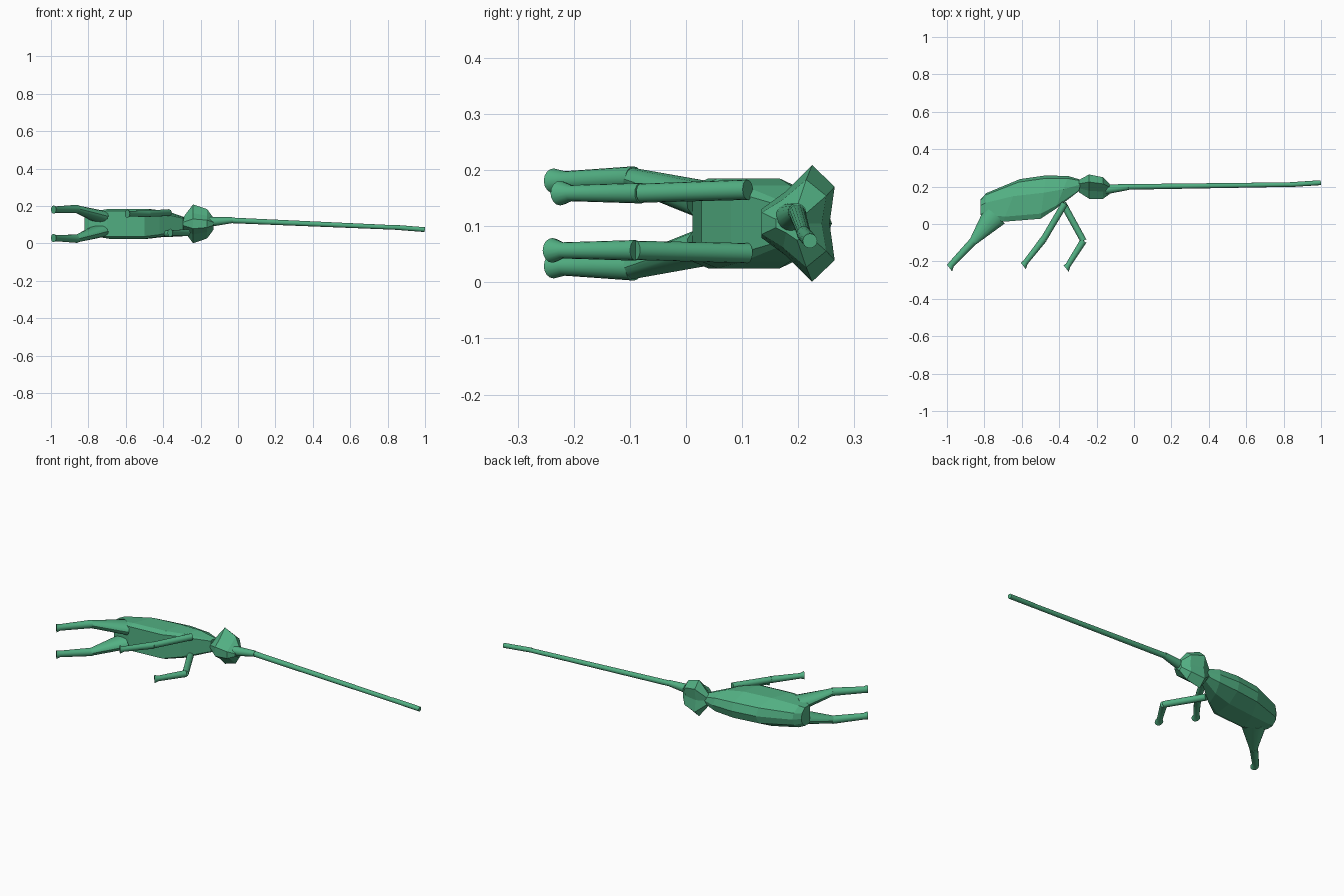
import bpy, bmesh, math
from mathutils import Vector

if "Cube" in bpy.data.objects:
    bpy.data.objects.remove(bpy.data.objects["Cube"])

MID = 0.105  # height of the creature's plane of symmetry
green = bpy.data.materials.new("leaf_green")
green.diffuse_color = (0.084, 0.43, 0.225, 1)
green.use_nodes = True
green.node_tree.nodes["Principled BSDF"].inputs["Base Color"].default_value = green.diffuse_color


def loft(name, rings, smooth=False):
    """Skin a list of equal-length rings and cap both ends."""
    bm = bmesh.new()
    vs = [[bm.verts.new(p) for p in r] for r in rings]
    n = len(vs[0])
    for a, b in zip(vs, vs[1:]):
        for i in range(n):
            j = (i + 1) % n
            bm.faces.new((a[i], a[j], b[j], b[i]))
    bm.faces.new(vs[0][::-1])
    bm.faces.new(vs[-1])
    bmesh.ops.recalc_face_normals(bm, faces=bm.faces)
    me = bpy.data.meshes.new(name)
    bm.to_mesh(me)
    bm.free()
    me.materials.append(green)
    ob = bpy.data.objects.new(name, me)
    bpy.context.collection.objects.link(ob)
    if smooth:
        bpy.ops.object.select_all(action='DESELECT')
        ob.select_set(True)
        bpy.context.view_layer.objects.active = ob
        bpy.ops.object.shade_smooth_by_angle(angle=math.radians(30))
    return ob


def section(bottom, top, half, template):
    """Cross-section from a belly point to a back point, mirrored in z."""
    pts = []
    for side, tpl in ((1, template), (-1, template[::-1])):
        for w, t in tpl:
            if side == -1 and w == 0:
                continue
            pts.append((bottom[0] + (top[0] - bottom[0]) * t,
                        bottom[1] + (top[1] - bottom[1]) * t,
                        MID + side * w * half))
    return pts


def circle(c, direction, r, flat=1.0, n=16):
    d = Vector(direction).normalized()
    side = d.cross(Vector((0, 0, 1))).normalized()
    up = side.cross(d)
    return [Vector(c) + side * (r * math.cos(2 * math.pi * i / n))
            + up * (r * flat * math.sin(2 * math.pi * i / n)) for i in range(n)]


def limb(name, a, b, ra, rb, flat=1.0):
    d = Vector(b) - Vector(a)
    return loft(name, [circle(a, d, ra, flat), circle(b, d, rb)], True)


def shin(name, knee, ankle, sole, r):
    """Lower leg with a flared foot."""
    d = Vector(ankle) - Vector(knee)
    loft(name, [circle(knee, d, r * 1.15), circle(ankle, d, r * 0.9),
                circle(sole, (-0.79, -0.61, 0), 0.022)], True)


# Body
body_tpl = [(0.85, 0), (1, 0.12), (1, 0.6), (0.55, 0.93), (0, 1)]
body = [((-0.822, 0.05), (-0.822, 0.13), 0.052),
        ((-0.80, 0.035), (-0.79, 0.165), 0.062),
        ((-0.70, 0.012), (-0.61, 0.24), 0.08),
        ((-0.50, 0.028), (-0.47, 0.26), 0.08),
        ((-0.42, 0.08), (-0.35, 0.256), 0.068),
        ((-0.295, 0.175), (-0.28, 0.235), 0.035)]
loft("body", [section(b, t, h, body_tpl) for b, t, h in body])

# Head with pointed side ridges
head_tpl = [(0.25, 0), (0.55, 0.33), (1, 0.69), (0.63, 1), (0, 0.93)]
head = [(-0.295, 0.17, 0.235, 0.032), (-0.24, 0.135, 0.265, 0.104),
        (-0.165, 0.135, 0.25, 0.078), (-0.13, 0.16, 0.215, 0.03)]
loft("head", [section((x, b), (x, t), h, head_tpl) for x, b, t, h in head])

# Long lance in three pieces
limb("lance_base", (-0.15, 0.185, 0.115), (-0.03, 0.198, 0.125), 0.026, 0.016)
limb("lance_shaft", (-0.05, 0.198, 0.124), (0.85, 0.211, 0.085), 0.015, 0.012)
limb("lance_tip", (0.83, 0.21, 0.087), (0.998, 0.221, 0.074), 0.013, 0.013)

# Hind legs, mirrored about the symmetry plane
for s, side in ((1, "upper"), (-1, "lower")):
    z = lambda w: MID + s * w
    knee = (-0.865, -0.1, z(0.08))
    limb(f"hind_thigh_{side}", (-0.745, 0.045, z(0.04)), knee, 0.068, 0.02, 0.5)
    shin(f"hind_shin_{side}", (-0.86, -0.093, z(0.08)),
         (-0.976, -0.216, z(0.076)), (-0.986, -0.236, z(0.076)), 0.019)

# Fore legs, one swung back and one bent forward
for side, z0, z1, hip, knee, ankle, sole in (
        ("upper", 0.165, 0.159, (-0.37, 0.11), (-0.482, -0.08), (-0.58, -0.205), (-0.592, -0.224)),
        ("lower", 0.052, 0.057, (-0.38, 0.11), (-0.27, -0.09), (-0.352, -0.22), (-0.363, -0.238))):
    limb(f"fore_thigh_{side}", (*hip, z0), (*knee, z1), 0.018, 0.017)
    shin(f"fore_shin_{side}", (*knee, z1), (*ankle, z1), (*sole, z1), 0.016)
